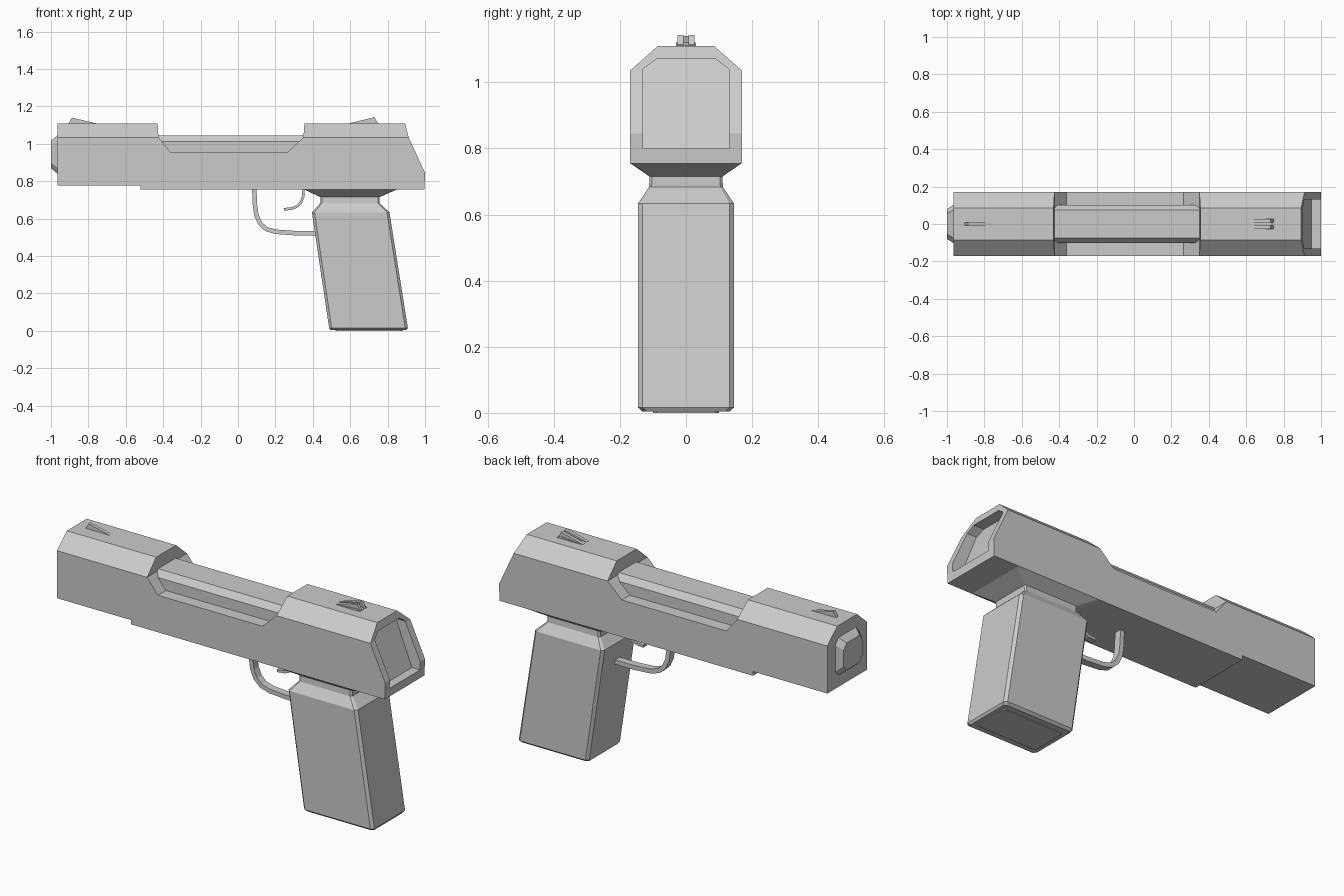
import bpy, bmesh
from mathutils import Vector

if "Cube" in bpy.data.objects:
    bpy.data.objects.remove(bpy.data.objects["Cube"])


def loft(name, rings):
    """Skin a list of equal-length closed rings and cap both ends."""
    bm = bmesh.new()
    rows = [[bm.verts.new(p) for p in ring] for ring in rings]
    n = len(rows[0])
    for a, b in zip(rows, rows[1:]):
        for i in range(n):
            j = (i + 1) % n
            bm.faces.new((a[i], a[j], b[j], b[i]))
    bm.faces.new(rows[0])
    bm.faces.new(rows[-1])
    bmesh.ops.recalc_face_normals(bm, faces=bm.faces)
    mesh = bpy.data.meshes.new(name)
    bm.to_mesh(mesh)
    bm.free()
    obj = bpy.data.objects.new(name, mesh)
    bpy.context.collection.objects.link(obj)
    return obj


def side_prism(name, profile, y0, y1):
    """Extrude an (x, z) profile across y."""
    return loft(name, [[(x, y, z) for x, z in profile] for y in (y0, y1)])


def section_ring(x, hw, z0, z1, cy, cz):
    """Chamfered rectangle in the y-z plane."""
    half = [(hw - cy, z0), (hw, z0 + cz), (hw, z1 - cz), (hw - cy, z1)]
    return [(x, y, z) for y, z in half] + [(x, -y, z) for y, z in reversed(half)]


def grip_ring(z, x0, x1, hy, c):
    """Chamfered rectangle in the x-y plane."""
    pts = [(x0 + c, hy), (x1 - c, hy), (x1, hy - c), (x1, c - hy),
           (x1 - c, -hy), (x0 + c, -hy), (x0, c - hy), (x0, hy - c)]
    return [(x, y, z) for x, y in pts]


def strip(name, path, thick, hy):
    """Flat bar following an (x, z) path."""
    pts = [Vector(p) for p in path]
    left, right = [], []
    for i, p in enumerate(pts):
        d = (pts[min(i + 1, len(pts) - 1)] - pts[max(i - 1, 0)]).normalized()
        n = Vector((-d.y, d.x)) * thick / 2
        left.append(p + n)
        right.append(p - n)
    return side_prism(name, [tuple(p) for p in left + right[::-1]], -hy, hy)


def boolean(obj, cutter, operation):
    cutter.hide_render = True
    mod = obj.modifiers.new("cut", 'BOOLEAN')
    mod.operation, mod.object, mod.solver = operation, cutter, 'EXACT'
    bpy.context.view_layer.objects.active = obj
    bpy.ops.object.modifier_apply(modifier=mod.name)
    bpy.data.objects.remove(cutter)


# Slide and frame: side profile with the open top, trimmed to its cross-section
slide = side_prism("slide", [
    (-.965, .778), (-.52, .778), (-.52, .755), (.997, .755), (1, .845),
    (.912, 1.035), (.893, 1.11), (.355, 1.11), (.35, 1.035), (.265, .955),
    (-.36, .955), (-.425, 1.035), (-.43, 1.11), (-.965, 1.11)], -.17, .17)
section = [(-.17, .6), (.17, .6), (.17, 1.035), (.085, 1.11), (.085, 1.2),
           (-.085, 1.2), (-.085, 1.11), (-.17, 1.035)]
boolean(slide, loft("section_cutter", [[(x, y * 1.0001, z) for y, z in section]
                                       for x in (-1.2, 1.2)]), 'INTERSECT')

# Rear recess with a sloped floor
recess = [(-.13, .8), (.13, .8), (.13, 1.04), (.09, 1.07), (-.09, 1.07), (-.13, 1.04)]
boolean(slide, loft("recess_cutter", [
    [(.95 - (z - .8) * .4, y, z) for y, z in recess],
    [(1.2, y, z) for y, z in recess]]), 'DIFFERENCE')

# Barrel with a tapered muzzle
loft("barrel", [section_ring(-1, .08, .87, 1.017, .025, .03),
                section_ring(-.965, .102, .84, 1.045, .027, .032),
                section_ring(.4, .102, .84, 1.045, .027, .032)])

# Grip: flared neck, shoulders, raked body
loft("grip", [grip_ring(.756, .355, .85, .17, .008),
              grip_ring(.715, .44, .757, .11, .008),
              grip_ring(.683, .44, .757, .112, .008),
              grip_ring(.634, .395, .81, .145, .014),
              grip_ring(.016, .487, .908, .145, .014),
              grip_ring(.004, .495, .9, .132, .014)])
loft("magazine_base", [grip_ring(.006, .52, .88, .1, .01),
                       grip_ring(0, .52, .88, .1, .01)])

# Trigger guard and trigger
strip("trigger_guard", [(.087, .77), (.09, .68), (.098, .62), (.118, .575), (.15, .545),
                        (.2, .53), (.3, .523), (.43, .523)], .024, .02)
strip("trigger", [(.35, .77), (.349, .72), (.338, .69), (.318, .667),
                  (.288, .654), (.245, .65)], .014, .016)

# Sights
side_prism("front_sight", [(-.905, 1.1), (-.905, 1.11), (-.888, 1.14), (-.76, 1.11),
                           (-.76, 1.1)], -.009, .009)
side_prism("rear_sight_base", [(.6, 1.1), (.6, 1.11), (.73, 1.12), (.75, 1.112),
                               (.75, 1.1)], -.03, .03)
for side, s in (("left", 1), ("right", -1)):
    side_prism("rear_sight_post_" + side, [(.6, 1.1), (.6, 1.111), (.73, 1.143),
                                           (.745, 1.115), (.745, 1.1)], s * .007, s * .026)
